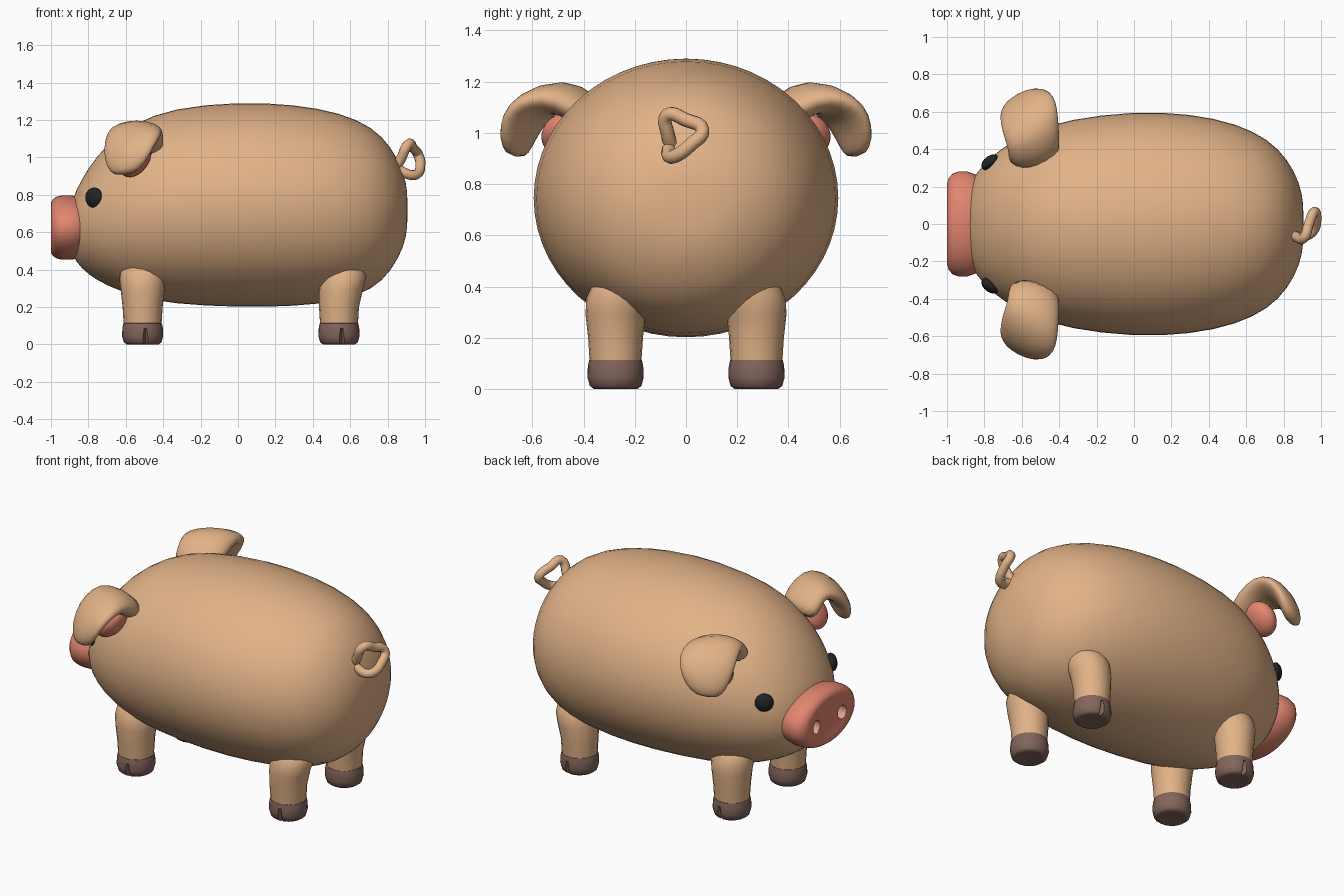
import bpy, bmesh, math
from mathutils import Vector

cube = bpy.data.objects.get("Cube")
if cube:
    bpy.data.objects.remove(cube, do_unlink=True)


def material(name, rgb):
    mat = bpy.data.materials.new(name)
    mat.use_nodes = True
    mat.diffuse_color = (*rgb, 1)
    bsdf = mat.node_tree.nodes["Principled BSDF"]
    bsdf.inputs["Base Color"].default_value = (*rgb, 1)
    bsdf.inputs["Roughness"].default_value = 0.7
    return mat


SKIN = material("tan skin", (0.76, 0.45, 0.245))
PINK = material("snout pink", (0.76, 0.235, 0.16))
NOSTRIL = material("light pink", (0.78, 0.36, 0.25))
HOOF = material("hoof brown", (0.225, 0.13, 0.105))
BLACK = material("eye black", (0.015, 0.017, 0.018))


def select(obj):
    bpy.ops.object.select_all(action="DESELECT")
    obj.select_set(True)
    bpy.context.view_layer.objects.active = obj


def smooth(obj, degrees=50):
    select(obj)
    bpy.ops.object.shade_smooth_by_angle(angle=math.radians(degrees))


def loft(name, rings, mat, sides=24, subdivide=0):
    """Skin elliptical rings of (centre, axis_u, axis_v) and cap both ends."""
    bm = bmesh.new()
    loops = []
    for c, u, v in rings:
        angles = [math.tau * i / sides for i in range(sides)]
        loops.append([bm.verts.new(Vector(c) + Vector(u) * math.cos(a) + Vector(v) * math.sin(a))
                      for a in angles])
    for a, b in zip(loops, loops[1:]):
        for i in range(sides):
            j = (i + 1) % sides
            bm.faces.new((a[i], a[j], b[j], b[i]))
    bm.faces.new(loops[0])
    bm.faces.new(loops[-1])
    bmesh.ops.recalc_face_normals(bm, faces=bm.faces)
    mesh = bpy.data.meshes.new(name)
    bm.to_mesh(mesh)
    bm.free()
    mesh.materials.append(mat)
    obj = bpy.data.objects.new(name, mesh)
    bpy.context.collection.objects.link(obj)
    if subdivide:
        mod = obj.modifiers.new("round", "SUBSURF")
        mod.levels = mod.render_levels = subdivide
        select(obj)
        bpy.ops.object.modifier_apply(modifier="round")
    smooth(obj)
    return obj


def ellipsoid(name, location, radii, rotation, mat):
    bpy.ops.mesh.primitive_uv_sphere_add(segments=20, ring_count=12, radius=1,
                                         location=location, rotation=rotation)
    obj = bpy.context.object
    obj.name = name
    obj.scale = radii
    obj.data.materials.append(mat)
    smooth(obj)


def carve(obj, cutter):
    mod = obj.modifiers.new("carve", "BOOLEAN")
    mod.object = cutter
    mod.operation = "DIFFERENCE"
    mod.solver = "EXACT"
    mod.material_mode = "TRANSFER"
    select(obj)
    bpy.ops.object.modifier_apply(modifier="carve")
    bpy.data.objects.remove(cutter, do_unlink=True)


# Body: x, top, bottom, half width
stations = [
    (-0.90, 0.73, 0.52, 0.13), (-0.87, 0.82, 0.44, 0.235), (-0.8, 0.95, 0.37, 0.33),
    (-0.7, 1.075, 0.31, 0.415), (-0.55, 1.19, 0.253, 0.498), (-0.35, 1.268, 0.212, 0.565),
    (0, 1.302, 0.194, 0.608), (0.3, 1.288, 0.199, 0.595), (0.55, 1.243, 0.226, 0.542),
    (0.72, 1.165, 0.29, 0.455), (0.82, 1.06, 0.39, 0.352), (0.888, 0.92, 0.52, 0.22),
    (0.908, 0.81, 0.63, 0.1)]
loft("body", [((x, 0, (t + b) / 2), (0, w, 0), (0, 0, (t - b) / 2)) for x, t, b, w in stations],
     SKIN, sides=28, subdivide=1)

# Snout: rounded oval disc with a shallow dished face
disc = [(-0.82, 0.88), (-0.85, 0.95), (-0.89, 1), (-0.94, 1), (-0.97, 0.96),
        (-0.99, 0.88), (-1, 0.77), (-0.995, 0.64), (-0.985, 0.45)]
snout = loft("snout", [((x, 0, 0.625), (0, 0.28 * s, 0), (0, 0, 0.172 * s)) for x, s in disc],
             PINK, sides=40)
for side in (1, -1):
    hole = loft("nostril_cutter", [((x, 0.125 * side, 0.612), (0, 0.037, 0), (0, 0, 0.042))
                                   for x in (-1.1, -0.93)], NOSTRIL, sides=16)
    carve(snout, hole)
smooth(snout)

# Ears: root, diagonal fold, drooping flap (centre, across direction, half width, half thickness)
flap = [
    ((-0.53, 0.33, 1.02), (1, 0.25, 0), 0.14, 0.07),
    ((-0.535, 0.41, 1.105), (1, 0.3, 0), 0.145, 0.07),
    ((-0.54, 0.49, 1.145), (0.85, 0.5, 0), 0.16, 0.07),
    ((-0.56, 0.575, 1.12), (0.85, 0.5, 0), 0.17, 0.058),
    ((-0.585, 0.64, 1.05), (0.85, 0.45, 0.1), 0.155, 0.05),
    ((-0.6, 0.665, 0.96), (0.85, 0.45, 0.1), 0.12, 0.045),
    ((-0.61, 0.665, 0.905), (0.85, 0.45, 0.1), 0.06, 0.03)]

for side, label in ((1, "far"), (-1, "near")):
    # Eye, flattened against the head
    ellipsoid(label + "_eye", (-0.77, 0.33 * side, 0.785), (0.054, 0.033, 0.054),
              (0, 0, math.radians(38) * side), BLACK)

    # Ear
    points = [Vector((x, y * side, z)) for (x, y, z), *_ in flap]
    rings = []
    for i, (_, (ax, ay, az), width, thick) in enumerate(flap):
        along = points[min(i + 1, len(points) - 1)] - points[max(i - 1, 0)]
        across = Vector((ax, ay * side, az)).normalized()
        up = along.cross(across).normalized()
        rings.append((points[i], across * width, up * thick))
    loft(label + "_ear", rings, SKIN, sides=16, subdivide=1)

    # Pink hollow beneath the fold
    ellipsoid(label + "_inner_ear", (-0.545, 0.465 * side, 0.985), (0.065, 0.1, 0.105),
              (0, math.radians(38), 0), PINK)

# Legs and cloven hooves
for x, end in ((-0.51, "front"), (0.54, "back")):
    for side, label in ((1, "far"), (-1, "near")):
        y = 0.275 * side
        lean = 0.02 if x > 0 else 0

        def ring(z, r, shift=0, tuck=0):
            return ((x + shift, y - tuck * side, z), (r, 0, 0), (0, r, 0))

        loft(f"{end}_{label}_leg",
             [ring(0.09, 0.1), ring(0.2, 0.107), ring(0.29, 0.117, lean / 2),
              ring(0.35, 0.124, lean, 0.009), ring(0.4, 0.122, lean, 0.028),
              ring(0.5, 0.1, 0, 0.085)], SKIN, sides=20)
        hoof = loft(f"{end}_{label}_hoof",
                    [ring(0.003, 0.07), ring(0, 0.085), ring(0.012, 0.101), ring(0.045, 0.11),
                     ring(0.09, 0.108), ring(0.113, 0.103), ring(0.116, 0.095)],
                    HOOF, sides=20)
        cleft = loft("cleft_cutter", [((x + 0.015, y + 0.11 * side, z), (w, 0, 0), (0, 0.04, 0))
                                      for z, w in ((-0.02, 0.022), (0.085, 0.008))],
                     HOOF, sides=4)
        carve(hoof, cleft)
        smooth(hoof)

# Tail: a curled tube whose end returns to the rump
path = [(0.83, -0.05, 0.93), (0.87, -0.07, 0.99), (0.91, -0.072, 1.07), (0.935, 0, 1.05),
        (0.965, 0.065, 1.01), (0.975, 0.02, 0.955), (0.955, -0.04, 0.91), (0.915, -0.065, 0.908),
        (0.86, -0.068, 0.935)]
curve = bpy.data.curves.new("tail", "CURVE")
curve.dimensions = "3D"
curve.bevel_depth = 0.027
curve.bevel_resolution = 3
curve.resolution_u = 5
curve.use_fill_caps = True
spline = curve.splines.new("BEZIER")
spline.bezier_points.add(len(path) - 1)
for point, co in zip(spline.bezier_points, path):
    point.co = co
    point.handle_left_type = point.handle_right_type = "AUTO"
curve.materials.append(SKIN)
tail = bpy.data.objects.new("tail", curve)
bpy.context.collection.objects.link(tail)
select(tail)
bpy.ops.object.convert(target="MESH")
smooth(bpy.context.object)
